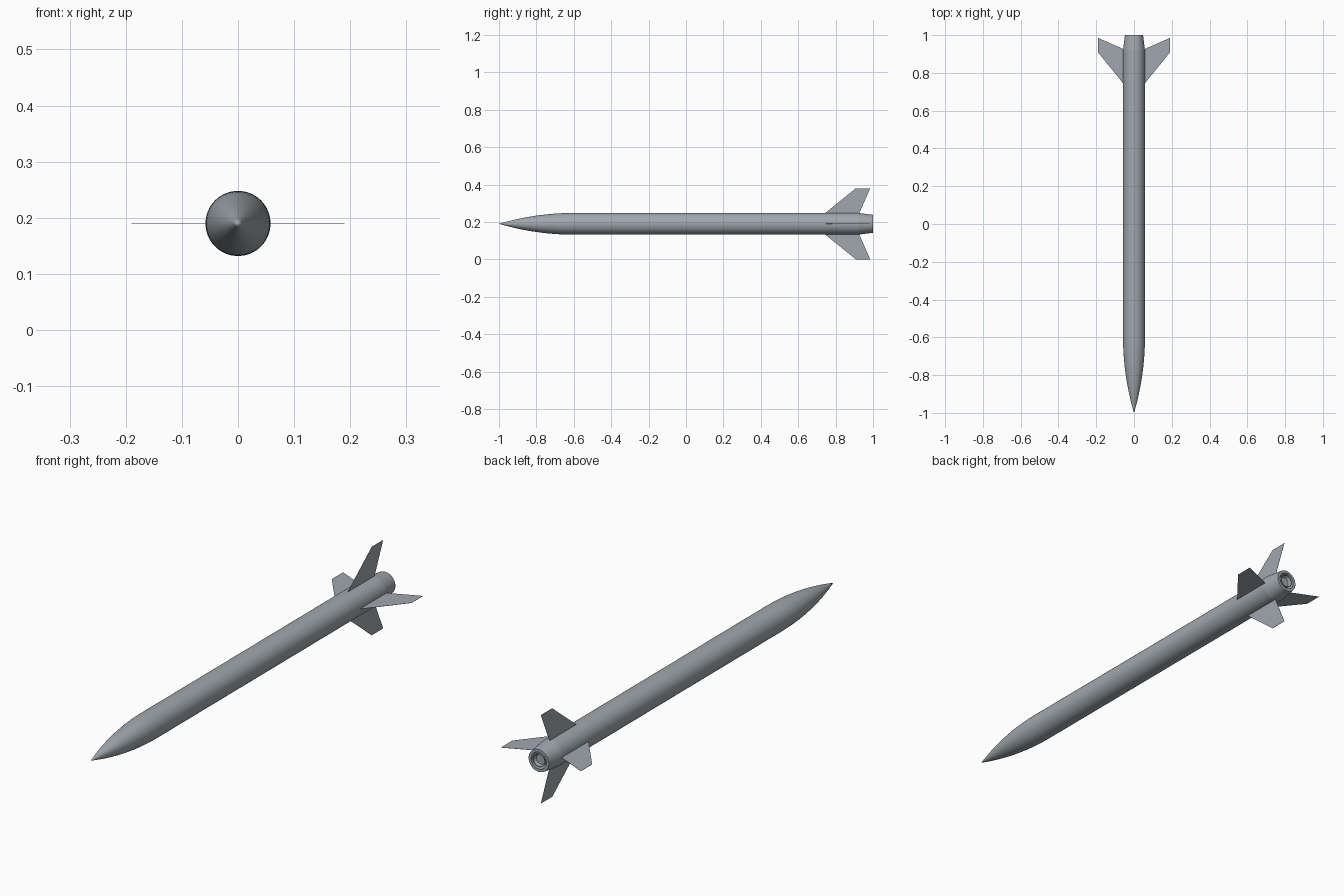
import bpy, bmesh, math
from mathutils import Matrix

if "Cube" in bpy.data.objects:
    bpy.data.objects.remove(bpy.data.objects["Cube"])

AXIS_Z = 0.19   # height of the rocket's centre line
R = 0.058       # body radius
SIDES = 64

slate = bpy.data.materials.new("slate_grey")
slate.diffuse_color = (0.35, 0.39, 0.42, 1)
slate.use_nodes = True
slate.node_tree.nodes["Principled BSDF"].inputs["Base Color"].default_value = slate.diffuse_color


def finish(name, bm, smooth=True):
    bmesh.ops.remove_doubles(bm, verts=bm.verts, dist=1e-6)
    bmesh.ops.recalc_face_normals(bm, faces=bm.faces)
    mesh = bpy.data.meshes.new(name)
    bm.to_mesh(mesh)
    bm.free()
    mesh.materials.append(slate)
    obj = bpy.data.objects.new(name, mesh)
    bpy.context.collection.objects.link(obj)
    obj.location.z = AXIS_Z
    if smooth:
        bpy.ops.object.select_all(action='DESELECT')
        obj.select_set(True)
        bpy.context.view_layer.objects.active = obj
        bpy.ops.object.shade_smooth_by_angle(angle=math.radians(30))
    return obj


def lathe(name, profile):
    """Spin (radius, y) points around the y axis."""
    bm = bmesh.new()
    verts = [bm.verts.new((r, y, 0)) for r, y in profile]
    edges = [bm.edges.new(pair) for pair in zip(verts, verts[1:])]
    bmesh.ops.spin(bm, geom=verts + edges, cent=(0, 0, 0), axis=(0, 1, 0),
                   angle=math.tau, steps=SIDES)
    return finish(name, bm)


# Nose cone: tangent ogive from the tip back to the body
NOSE = 0.40
rho = (R * R + NOSE * NOSE) / (2 * R)
ogive = []
for i in range(17):
    d = NOSE * i / 16
    ogive.append((max(0, math.sqrt(rho ** 2 - (NOSE - d) ** 2) + R - rho), d - 1))
lathe("nose_cone", ogive)

# Body tube in two sections, closed at the joint between them
SEAM = 0.46
lathe("forward_body", [(R, -0.6), (R, SEAM), (0, SEAM)])
lathe("aft_body", [(0, SEAM), (R, SEAM), (R, 0.92)])

# Boat tail with a recessed rear end
lathe("boat_tail", [(R, 0.92), (0.048, 1.0), (0.036, 1.0), (0.036, 0.96), (0, 0.96)])

# Engine nozzle inside the recess
lathe("nozzle", [(0.018, 0.96), (0.024, 0.975), (0.028, 0.998), (0.026, 0.998),
                 (0.021, 0.985), (0, 0.985)])

# Four thin swept fins
FIN = [(0.052, 0.735), (R, 0.745), (0.19, 0.908), (0.19, 0.985), (R, 0.927), (0.052, 0.925)]
T = 0.0004
for k, side in enumerate(("right", "top", "left", "bottom")):
    bm = bmesh.new()
    face = bm.faces.new([bm.verts.new((r, y, -T)) for r, y in FIN])
    ext = bmesh.ops.extrude_face_region(bm, geom=[face], use_keep_orig=True)
    moved = [g for g in ext["geom"] if isinstance(g, bmesh.types.BMVert)]
    bmesh.ops.translate(bm, verts=moved, vec=(0, 0, 2 * T))
    bmesh.ops.rotate(bm, verts=bm.verts, cent=(0, 0, 0),
                     matrix=Matrix.Rotation(-k * math.pi / 2, 3, 'Y'))
    finish(side + "_fin", bm, smooth=False)
